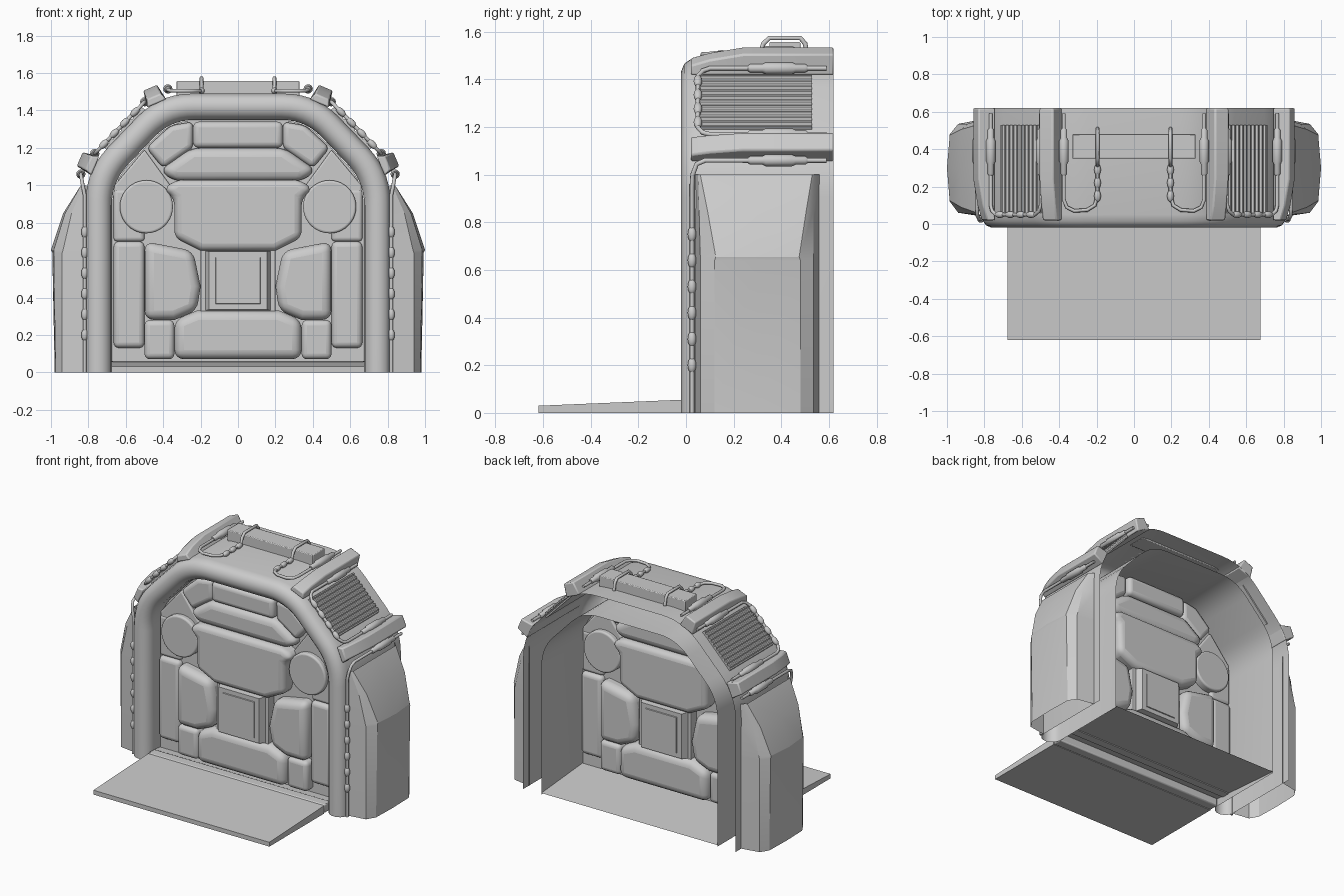
import bpy, bmesh, math
from mathutils import Vector, Matrix

if "Cube" in bpy.data.objects:
    bpy.data.objects.remove(bpy.data.objects["Cube"])

MID = 0.14  # y of the padded bulkhead centre plane


def finish(name, bm, bevel=0, seg=4, angle=35):
    bmesh.ops.recalc_face_normals(bm, faces=bm.faces)
    me = bpy.data.meshes.new(name)
    bm.to_mesh(me)
    bm.free()
    ob = bpy.data.objects.new(name, me)
    bpy.context.collection.objects.link(ob)
    if bevel:
        m = ob.modifiers.new("bevel", 'BEVEL')
        m.width, m.segments, m.limit_method = bevel, seg, 'ANGLE'
    smooth(ob, angle)
    return ob


def smooth(ob, angle=35):
    bpy.ops.object.select_all(action='DESELECT')
    ob.select_set(True)
    bpy.context.view_layer.objects.active = ob
    bpy.ops.object.shade_smooth_by_angle(angle=math.radians(angle))


def loft(name, rings, closed=False, caps=False, **kw):
    """Skin a list of equally long point rings."""
    bm = bmesh.new()
    vs = [[bm.verts.new(p) for p in r] for r in rings]
    n = len(rings[0])
    for a, b in zip(vs, vs[1:]):
        for i in range(n if closed else n - 1):
            j = (i + 1) % n
            bm.faces.new((a[i], a[j], b[j], b[i]))
    if caps:
        bm.faces.new(vs[0])
        bm.faces.new(vs[-1])
    return finish(name, bm, **kw)


def prism(name, xz, y0, y1, **kw):
    return loft(name, [[(x, y, z) for x, z in xz] for y in (y0, y1)], True, True, **kw)


def pad(name, xz, depth, bevel=0.04, s=1):
    return prism(name, [(s * x, z) for x, z in xz], MID - depth, MID + depth, bevel=bevel)


def rect(x0, x1, z0, z1):
    return [(x0, z0), (x1, z0), (x1, z1), (x0, z1)]


def both(half):
    """Mirror a right-hand outline across x = 0."""
    return half + [(-x, z) for x, z in reversed(half)]


def arch(d):
    """Rounded arch outline, offset outward by d."""
    path = [Vector(p) for p in ((.675 + d, 0), (.675 + d, 1.02 + .414 * d),
                                (.36 + .414 * d, 1.35 + d), (0, 1.35 + d))]
    cut, pts = .13 + .3 * d, [(path[0].x, 0)]
    for a, b, c in zip(path, path[1:], path[2:]):
        p, q = b + (a - b).normalized() * cut, b + (c - b).normalized() * cut
        for i in range(8):
            t = i / 7
            v = p * (1 - t) ** 2 + b * 2 * t * (1 - t) + q * t * t
            pts.append((v.x, v.y))
    return both(pts)


def tube(name, pts, r=.01):
    cu = bpy.data.curves.new(name, 'CURVE')
    cu.dimensions, cu.bevel_depth, cu.bevel_resolution = '3D', r, 2
    cu.use_fill_caps = True
    sp = cu.splines.new('POLY')
    sp.points.add(len(pts) - 1)
    for p, co in zip(sp.points, pts):
        p.co = (*co, 1)
    ob = bpy.data.objects.new(name, cu)
    bpy.context.collection.objects.link(ob)
    bpy.ops.object.select_all(action='DESELECT')
    ob.select_set(True)
    bpy.context.view_layer.objects.active = ob
    bpy.ops.object.convert(target='MESH')
    smooth(bpy.context.object, 50)


def beads(name, pts, axis):
    bm = bmesh.new()
    for p in pts:
        rot = Vector((0, 0, 1)).rotation_difference(Vector(axis)).to_matrix().to_4x4()
        bmesh.ops.create_uvsphere(bm, u_segments=12, v_segments=8, radius=1,
                                  matrix=Matrix.Translation(p) @ rot @ Matrix.Diagonal((.018, .018, .033, 1)))
    finish(name, bm, angle=60)


def turnbuckle(name, x, z):
    prof = [(.26, .012), (.27, .018), (.32, .018), (.335, .025), (.445, .025), (.46, .018), (.5, .018), (.51, .012)]
    loft(name, [[(x + r * math.cos(a * math.pi / 6), y, z + r * math.sin(a * math.pi / 6)) for a in range(12)]
                for y, r in prof], True, True)


# Tunnel, rounded front rim and outer shell as one skin
sweep = [(0, .62), (0, .05), (.008, .015), (.03, -.008), (.055, -.02), (.085, -.02),
         (.115, -.008), (.132, .015), (.14, .05), (.14, .62)]
loft("arch_hull", [[(x, y, z) for x, z in arch(d)] for d, y in sweep])

# Floor, sill and ramp
loft("floor", [[(-.675, y, z), (.675, y, z)] for y, z in ((0, .06), (.62, .01))])
prism("sill", rect(-.675, .675, 0, .06), -.02, .05, bevel=.008, seg=2)
loft("ramp", [[(-.675, y, 0), (.675, y, 0), (.675, y, z), (-.675, y, z)]
              for y, z in ((-.62, .03), (-.02, .055))], True, True)

# Padded bulkhead, the same on both faces
prism("bulkhead", [(x, max(z, .04)) for x, z in arch(-.003)], MID - .03, MID + .03)
pad("seat_pad", both([(.2, .65), (.34, .72), (.34, .93), (.4, .98), (.33, 1.03)]), .125, .06)
pad("upper_pad", both([(.34, 1.02), (.42, 1.08), (.25, 1.2)]), .1, .05)
pad("top_pad", both([(.24, 1.2), (.24, 1.34)]), .1, .03)
pad("lower_pad", both([(.34, .07), (.34, .28), (.22, .33)]), .125, .05)
pad("hatch_frame", rect(-.2, .2, .32, .66), .09, .005)
for f in (-1, 1):
    loft("hatch_block", [[(x, MID + f * d, z) for x, z in rect(-w, w, .49 - h, .49 + h)]
                         for w, h, d in ((.195, .165, .05), (.155, .155, .13), (.12, .125, .13), (.118, .123, .136))],
         True, True, angle=20)
for s in (1, -1):
    pad("side_pad", [(.2, .46), (.22, .33), (.34, .28), (.5, .28), (.5, .7), (.24, .65)], .115, .05, s)
    pad("lower_side_pad", rect(.34, .5, .07, .28), .1, .03, s)
    pad("column_pad", rect(.5, .665, .13, .7), .07, .03, s)
    pad("upper_column_pad", rect(.5, .665, .7, .98), .055, .02, s)
    pad("top_side_pad", [(.24, 1.2), (.4, 1.09), (.49, 1.2), (.36, 1.32), (.24, 1.34)], .08, .03, s)
    pad("gusset", [(.34, .97), (.66, .85), (.66, 1.0), (.5, 1.19)], .05, .01, s)
    disc = [(.49 + .142 * math.cos(i * math.pi / 20), .885 + .142 * math.sin(i * math.pi / 20)) for i in range(40)]
    pad("round_pad", disc, .085, .012, s)

# Slope coordinates: u up along the slanted roof side, h out of it
A, T, N = Vector((.815, 1.078)), Vector((-.694, .72)), Vector((.72, .694))


def slope(s, u, h, y):
    p = A + T * u + N * h
    return (s * p.x, y, p.y)


for s in (1, -1):
    # Side blister with sloping scoop face
    secs = [(0, [(.81, .04), (.94, .06), (.975, .12), (.98, .3), (.975, .48), (.94, .535), (.81, .56)]),
            (.64, [(.81, .04), (.94, .06), (.985, .12), (.993, .3), (.985, .48), (.94, .535), (.81, .56)]),
            (.655, [(.81, .04), (.935, .06), (.985, .125), (1.0, .3), (.985, .475), (.935, .535), (.81, .56)]),
            (.85, [(.81, .04), (.89, .055), (.925, .09), (.935, .3), (.925, .505), (.89, .535), (.81, .56)]),
            (1.0, [(.81, .04), (.825, .05), (.84, .06), (.84, .3), (.84, .53), (.825, .54), (.81, .56)])]
    loft("side_blister", [[(s * x, y, z) for x, y in pts] for z, pts in secs], angle=28)

    # Roof corner ribs, lower at the front
    for cx, cz, tilt in ((.45, 1.475, 67), (.8, 1.12, 23)):
        n = Vector((math.cos(math.radians(tilt)), math.sin(math.radians(tilt))))
        t = Vector((-n.y, n.x))
        rings = []
        for y, h in ((.02, .0), (.1, .025), (.24, .05), (.62, .05)):
            q = [Vector((cx, cz)) + t * a + n * b for a, b in ((-.055, -.04), (-.04, h), (.04, h), (.055, -.04))]
            rings.append([(s * p.x, y, p.y) for p in q])
        loft("roof_rib", rings, True, True, bevel=.008, seg=2)

    # Corrugated slope panel
    prof = [(.155, -.01)] + [(.16 + .0075 * i, .022 if (i // 2) % 2 else .012) for i in range(40)] + [(.457, -.01)]
    loft("ribbed_panel", [[slope(s, u, h, y) for u, h in prof] for y in (.06, .53)], True, True, angle=20)

    # Slope cable
    path = [(.1, .59), (.1, .1), (.11, .07), (.14, .05), (.44, .05), (.47, .07), (.485, .1), (.485, .59)]
    tube("slope_cable", [slope(s, u, .028, y) for u, y in path])
    beads("slope_cable_beads", [slope(s, u, .028, .05) for u in (.17, .25, .33, .41)], (s * T.x, 0, T.y))
    for u in (.1, .485):
        x, _, z = slope(s, u, .028, 0)
        turnbuckle("slope_turnbuckle", x, z)

    # Side cable
    tube("side_cable", [(s * x, y, z) for x, y, z in ((.84, .59, 1.06), (.84, .08, 1.06), (.838, .045, 1.045),
                                                      (.83, .028, 1.0), (.82, .025, .95), (.82, .025, 0))])
    turnbuckle("side_turnbuckle", s * .84, 1.06)
    beads("side_cable_beads", [(s * .82, .025, .2 + .11 * i) for i in range(6)], (0, 0, 1))

    # Roof cable, looping over the roof box
    xy = [(.375, .59, 1.51), (.375, .13, 1.51), (.36, .09, 1.505), (.32, .07, 1.505), (.25, .075, 1.505),
          (.21, .1, 1.505), (.195, .15, 1.505), (.195, .31, 1.51), (.195, .325, 1.55), (.195, .35, 1.574),
          (.195, .48, 1.574), (.195, .5, 1.55), (.195, .51, 1.5)]
    tube("roof_cable", [(s * x, y, z) for x, y, z in xy])
    turnbuckle("roof_turnbuckle", s * .375, 1.515)
    beads("roof_cable_beads", [(s * .195, y, 1.505) for y in (.15, .22, .29)], (0, 1, 0))

# Roof box
prism("roof_box", rect(-.33, .33, 1.48, 1.557), .35, .48, bevel=.005, seg=2)
